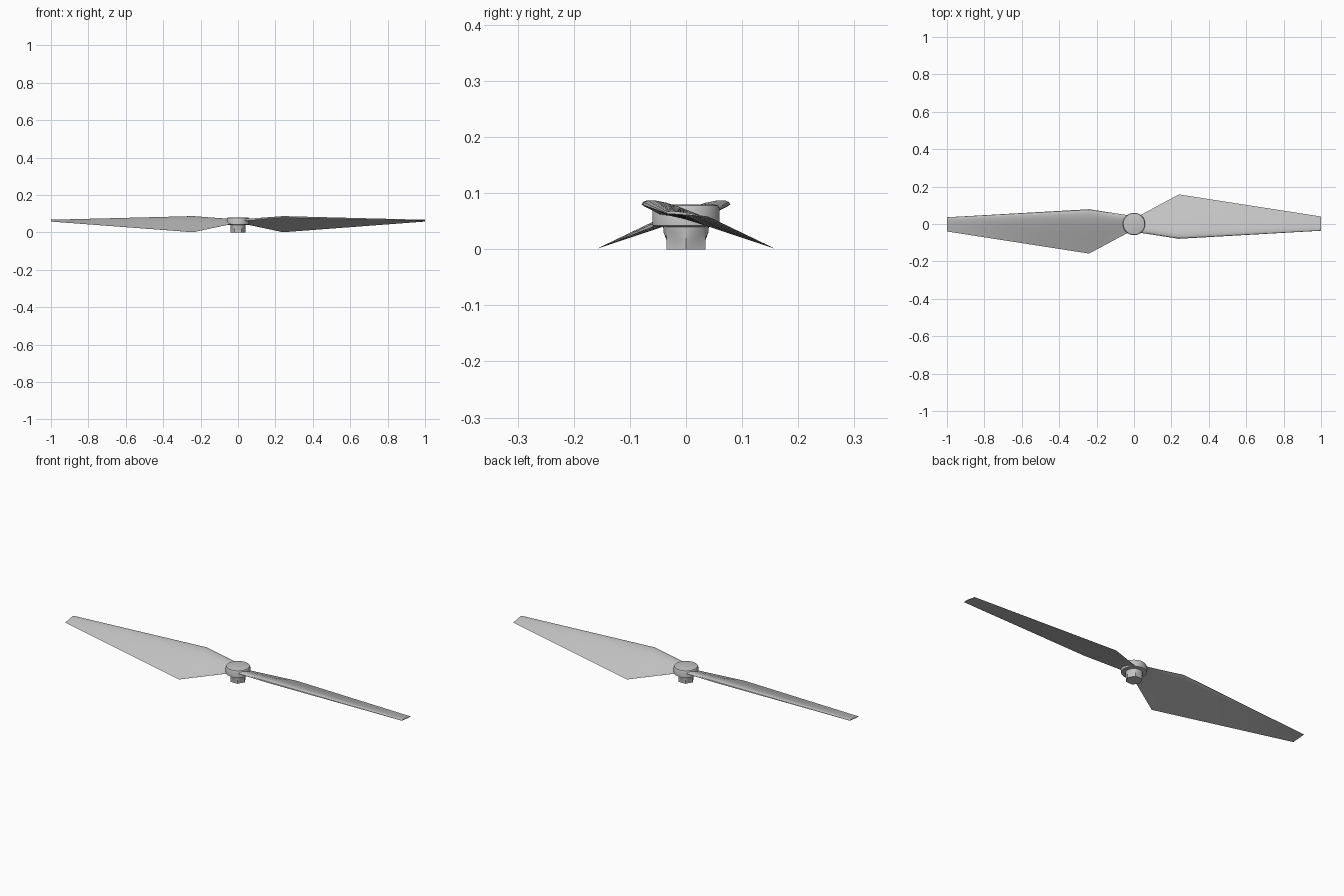
import bpy, bmesh, math
from mathutils import Matrix

cube = bpy.data.objects.get("Cube")
if cube:
    bpy.data.objects.remove(cube, do_unlink=True)

grey = bpy.data.materials.new("light grey plastic")
grey.use_nodes = True
GREY = (0.55, 0.55, 0.55, 1)
grey.diffuse_color = GREY
grey.node_tree.nodes["Principled BSDF"].inputs["Base Color"].default_value = GREY


def loft(name, rings, turn=0.0):
    """Skin a list of equal-length point rings and cap both ends."""
    bm = bmesh.new()
    loops = [[bm.verts.new(p) for p in ring] for ring in rings]
    n = len(loops[0])
    for a, b in zip(loops, loops[1:]):
        for i in range(n):
            j = (i + 1) % n
            bm.faces.new((a[i], a[j], b[j], b[i]))
    bm.faces.new(loops[0])
    bm.faces.new(loops[-1])
    bm.transform(Matrix.Rotation(turn, 4, "Z"))
    bmesh.ops.recalc_face_normals(bm, faces=bm.faces)
    mesh = bpy.data.meshes.new(name)
    bm.to_mesh(mesh)
    bm.free()
    mesh.materials.append(grey)
    obj = bpy.data.objects.new(name, mesh)
    bpy.context.collection.objects.link(obj)
    bpy.ops.object.select_all(action="DESELECT")
    obj.select_set(True)
    bpy.context.view_layer.objects.active = obj
    bpy.ops.object.shade_smooth_by_angle(angle=math.radians(30))
    return obj


def circle(r, z, n=48):
    return [(r * math.cos(2 * math.pi * i / n), r * math.sin(2 * math.pi * i / n), z) for i in range(n)]


def hexagon(r, z, n=48):
    """Hexagon with corners on the x axis, sampled like circle()."""
    pts = []
    for i in range(n):
        a = 2 * math.pi * i / n
        d = (a % (math.pi / 3)) - math.pi / 6
        s = r * math.cos(math.pi / 6) / math.cos(d)
        pts.append((s * math.cos(a), s * math.sin(a), z))
    return pts


# Airfoil: chord fraction, height fraction (rounded nose, flat underside)
AIRFOIL = [(0, 0), (0.005, 0.3), (0.03, 0.6), (0.08, 0.83), (0.16, 0.98), (0.25, 1), (0.4, 0.88),
           (0.6, 0.6), (0.8, 0.28), (1, 0.02), (1, 0), (0.5, 0), (0.1, -0.08), (0.02, -0.1)]

# Stations: x, nose y, nose z, tail y, tail z, thickness
ROOT = (0.02, -0.045, 0.062, 0.04, 0.048, 0.012)
WIDE = (0.24, -0.079, 0.08, 0.158, 0.001, 0.017)
TIP = (1.0, -0.036, 0.064, 0.04, 0.058, 0.005)


def section(station):
    x, y0, z0, y1, z1, t = station
    dy, dz = y1 - y0, z1 - z0
    length = math.hypot(dy, dz)
    return [(x, y0 + c * dy - h * t * dz / length, z0 + c * dz + h * t * dy / length) for c, h in AIRFOIL]


def between(a, b, steps):
    return [tuple(p + (q - p) * i / steps for p, q in zip(a, b)) for i in range(steps)]


# Two twisted blades, half a turn apart
stations = between(ROOT, WIDE, 4) + between(WIDE, TIP, 8) + [TIP]
for side, turn in (("left", 0.0), ("right", math.pi)):
    loft(side + "_blade", [section(s) for s in stations], turn)

# Round hub with a bevelled cap
loft("hub_disc", [circle(0.046, 0.04), circle(0.06, 0.042), circle(0.06, 0.072),
                  circle(0.057, 0.078), circle(0.05, 0.08)])

# Boss below the hub, blending from round to hexagonal
loft("hex_boss", [hexagon(0.04, 0), hexagon(0.04, 0.016), circle(0.04, 0.03), circle(0.041, 0.045)])
